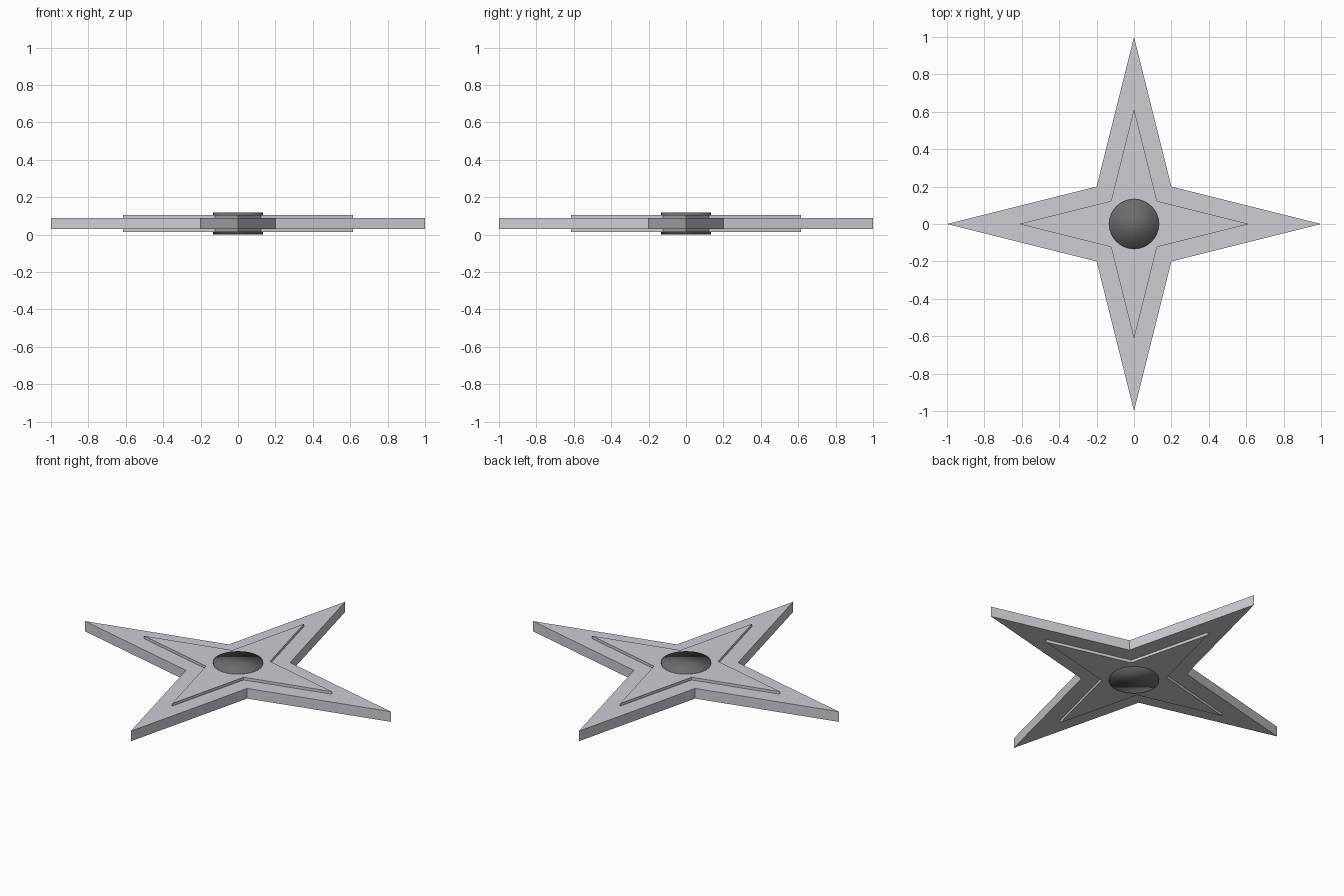
import bpy, bmesh, math

if "Cube" in bpy.data.objects:
    bpy.data.objects.remove(bpy.data.objects["Cube"])

MID = 0.06  # height of the symmetry plane


def material(name, color):
    mat = bpy.data.materials.new(name)
    mat.diffuse_color = (*color, 1)
    mat.use_nodes = True
    mat.node_tree.nodes["Principled BSDF"].inputs["Base Color"].default_value = mat.diffuse_color
    return mat


def plate(name, outline, half, mat, by_angle=True, flip=False):
    """Flat plate: top cap plus wall down to the mid plane, mirrored below."""
    bm = bmesh.new()
    low = [bm.verts.new((x, y, 0)) for x, y in outline]
    top = [bm.verts.new((x, y, half)) for x, y in outline]
    n = len(outline)
    for i in range(n):
        j = (i + 1) % n
        bm.faces.new((low[i], low[j], top[j], top[i]))
    bm.faces.new(top)
    for f in bm.faces:
        f.smooth = True
    if flip:
        bmesh.ops.reverse_faces(bm, faces=bm.faces[:])
    me = bpy.data.meshes.new(name)
    bm.to_mesh(me)
    bm.free()
    me.materials.append(mat)
    ob = bpy.data.objects.new(name, me)
    ob.location.z = MID
    bpy.context.collection.objects.link(ob)
    if by_angle:
        bpy.ops.object.select_all(action='DESELECT')
        ob.select_set(True)
        bpy.context.view_layer.objects.active = ob
        bpy.ops.object.shade_smooth_by_angle(angle=math.radians(30))
    mod = ob.modifiers.new("mirror", 'MIRROR')
    mod.use_axis = (False, False, True)
    mod.use_mirror_merge = False
    return ob


def star(tip, notch):
    """Four-pointed outline: tips on the axes, notches on the diagonals."""
    pts = []
    for k in range(8):
        r = notch * math.sqrt(2) if k % 2 else tip
        a = k * math.pi / 4
        pts.append((r * math.cos(a), r * math.sin(a)))
    return pts


steel = material("steel", (0.60, 0.61, 0.65))
dark = material("dark_grey", (0.15, 0.15, 0.15))

# Thin outer blades
plate("blades", star(1.0, 0.2), 0.03, steel)

# Raised inner star on both faces
plate("raised_star", star(0.615, 0.123), 0.046, steel)

# Dark round centre
circle = [(0.133 * math.cos(i * math.tau / 32), 0.133 * math.sin(i * math.tau / 32))
          for i in range(32)]
plate("centre_disc", circle, 0.058, dark, by_angle=False, flip=True)
